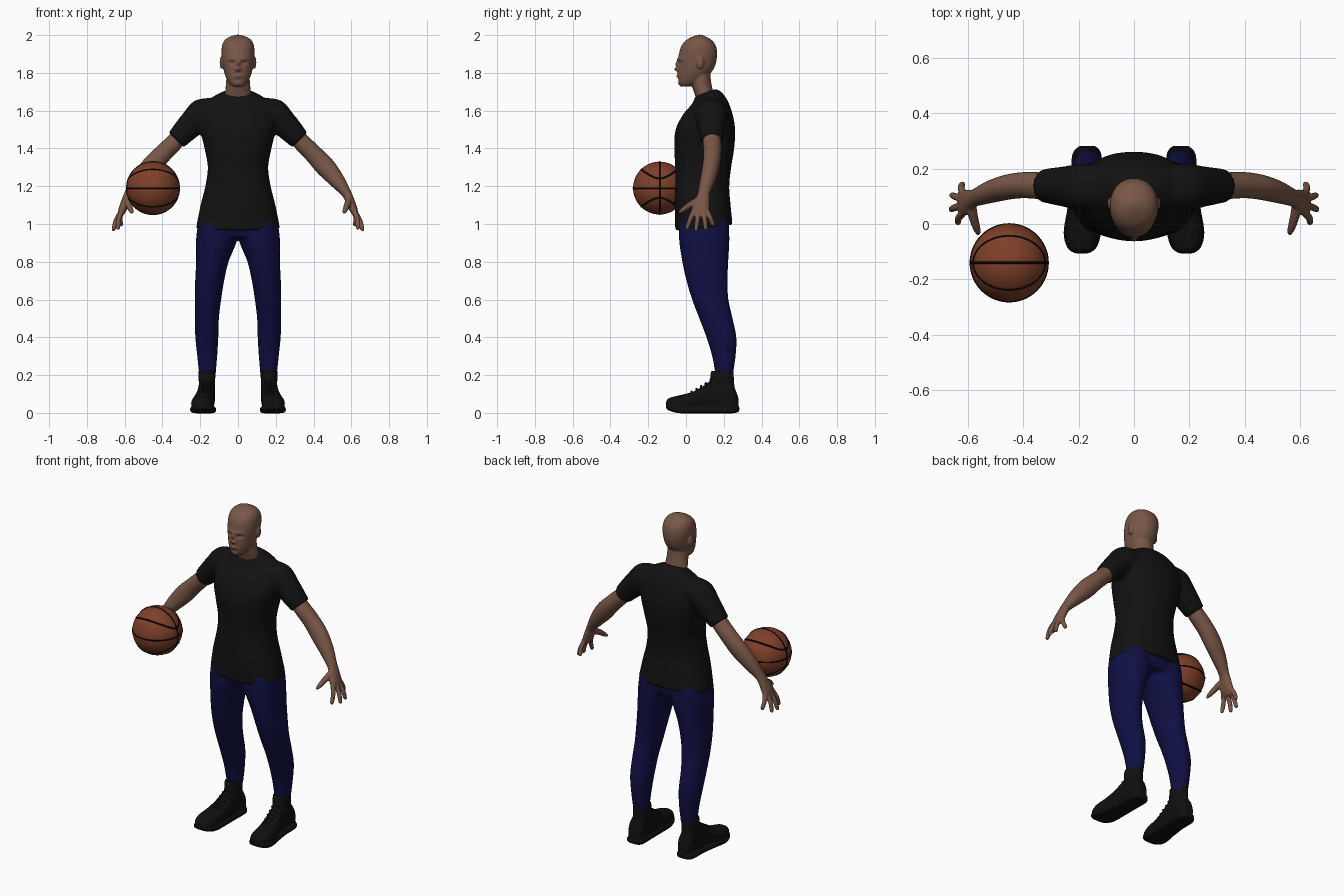
import bpy, bmesh, math
from mathutils import Vector, Matrix

cube = bpy.data.objects.get("Cube")
if cube:
    bpy.data.objects.remove(cube, do_unlink=True)


def material(name, rgb):
    m = bpy.data.materials.new(name)
    m.use_nodes = True
    m.diffuse_color = (*rgb, 1)
    bsdf = m.node_tree.nodes["Principled BSDF"]
    bsdf.inputs["Base Color"].default_value = (*rgb, 1)
    bsdf.inputs["Roughness"].default_value = 0.8
    return m


SKIN = material("brown skin", (0.19, 0.095, 0.063))
SHIRT = material("black cloth", (0.006, 0.006, 0.006))
NAVY = material("navy cloth", (0.005, 0.005, 0.058))
SHOE = material("black leather", (0.005, 0.005, 0.005))
ORANGE = material("orange leather", (0.21, 0.051, 0.022))
SEAM = material("black rubber", (0.002, 0.002, 0.002))


# Section builders: each gives centre, first half-axis, second half-axis
def flat(cx, z, rx, front, back, tilt=0):
    half = (back - front) / 2
    return Vector((cx, (front + back) / 2, z)), Vector((rx, 0, 0)), Vector((0, half, half * tilt))


def upright(y, cx, rx, low, high):
    return Vector((cx, y, (low + high) / 2)), Vector((rx, 0, 0)), Vector((0, 0, (high - low) / 2))


def limb(points):
    out = []
    for i, (x, y, z, a, b) in enumerate(points):
        p, q = points[max(i - 1, 0)], points[min(i + 1, len(points) - 1)]
        t = (Vector(q[:3]) - Vector(p[:3])).normalized()
        v = Vector((0, 1, 0))
        v = (v - t * v.dot(t)).normalized()
        out.append((Vector((x, y, z)), t.cross(v) * a, v * b))
    return out


def spline(a, b, c, d, t):
    return b + (c - a) * (t / 2) + (a * 2 - b * 5 + c * 4 - d) * (t * t / 2) + (b * 3 - a - c * 3 + d) * (t ** 3 / 2)


# Closed loft through smoothly interpolated superellipse sections
def loft(bm, sections, side=1, n=32, sub=5, power=2.0):
    last = len(sections) - 1
    rings = []
    for i in range(last):
        four = [sections[min(max(i + k, 0), last)] for k in (-1, 0, 1, 2)]
        for s in range(sub + (i == last - 1)):
            c, u, v = (spline(*[f[k] for f in four], s / sub) for k in range(3))
            ring = []
            for j in range(n):
                ang = 2 * math.pi * j / n
                ca, sa = math.cos(ang), math.sin(ang)
                p = c + u * math.copysign(abs(ca) ** (2 / power), ca) + v * math.copysign(abs(sa) ** (2 / power), sa)
                ring.append(bm.verts.new((p.x * side, p.y, p.z)))
            rings.append(ring)
    for r, q in zip(rings, rings[1:]):
        for j in range(n):
            k = (j + 1) % n
            bm.faces.new((r[j], r[k], q[k], q[j]))
    bm.faces.new(rings[0])
    bm.faces.new(rings[-1])


def ellipsoid(bm, centre, size):
    mat = Matrix.Translation(centre) @ Matrix.Diagonal((*size, 1))
    bmesh.ops.create_uvsphere(bm, u_segments=24, v_segments=16, radius=1, matrix=mat)


# Turn a bmesh into one smooth object, optionally fusing overlapping volumes
def finish(bm, name, mat, voxel=0, smooth=3):
    bmesh.ops.recalc_face_normals(bm, faces=bm.faces)
    mesh = bpy.data.meshes.new(name)
    bm.to_mesh(mesh)
    bm.free()
    for p in mesh.polygons:
        p.use_smooth = True
    mesh.materials.append(mat)
    ob = bpy.data.objects.new(name, mesh)
    bpy.context.collection.objects.link(ob)
    if voxel:
        r = ob.modifiers.new("fuse", "REMESH")
        r.mode = "VOXEL"
        r.voxel_size = voxel
        r.use_smooth_shade = True
        s = ob.modifiers.new("soften", "SMOOTH")
        s.factor = 0.5
        s.iterations = smooth
    return ob


# Head with sculpted face, ears and neck
bm = bmesh.new()
loft(bm, [flat(0, *r) for r in (
    (1.727, .022, -.026, .02), (1.74, .043, -.035, .06), (1.77, .061, -.043, .105),
    (1.80, .072, -.044, .132), (1.83, .079, -.043, .15), (1.86, .083, -.044, .16),
    (1.90, .087, -.037, .165), (1.94, .085, -.026, .159), (1.97, .073, -.003, .14),
    (1.99, .047, .03, .11), (2.002, .01, .063, .08))], n=72, sub=6, power=2.15)
BUMPS = [(0, 1.845, .009, .02, .014), (0, 1.818, .014, .009, .021),
         (0, 1.783, .021, .007, .008), (0, 1.763, .02, .005, -.004), (0, 1.742, .018, .01, .006)]
for s in (1, -1):
    BUMPS += [(s * .033, 1.853, .016, .009, -.013), (s * .03, 1.874, .025, .007, .007)]
for v in bm.verts:
    if v.co.y < .05:
        x, z = v.co.x, v.co.z
        v.co.y -= sum(d * math.exp(-((x - a) / sx) ** 2 - ((z - b) / sz) ** 2) for a, b, sx, sz, d in BUMPS)
for s in (1, -1):
    ellipsoid(bm, (s * .086, .075, 1.855), (.011, .021, .034))
loft(bm, [flat(0, *r) for r in (
    (1.64, .08, .06, .17), (1.69, .07, .045, .148), (1.74, .064, .03, .135), (1.80, .06, .03, .128))])
finish(bm, "head_and_neck", SKIN, .005, 2)

# T-shirt body and sleeves
bm = bmesh.new()
loft(bm, [flat(0, *r) for r in (
    (.98, .222, -.057, .247, .1), (1.1, .198, -.06, .236), (1.2, .173, -.057, .229),
    (1.3, .16, -.057, .239), (1.4, .177, -.062, .255), (1.5, .2, -.055, .26),
    (1.58, .2, -.015, .247), (1.64, .17, .028, .222, .1),
    (1.675, .125, .042, .192, .25), (1.697, .075, .05, .16, .35))], n=48, power=2.3)
for s in (1, -1):
    loft(bm, limb([(.08, .13, 1.6, .07, .08), (.19, .132, 1.58, .083, .085),
                   (.245, .135, 1.53, .071, .074), (.327, .138, 1.445, .056, .06)]), s)
finish(bm, "t_shirt", SHIRT, .01, 4)

# Trousers: hips and two legs
bm = bmesh.new()
loft(bm, [flat(0, *r) for r in ((.93, .2, -.025, .215), (.98, .213, -.038, .228), (1.03, .205, -.035, .22))],
     power=2.3)
for s in (1, -1):
    loft(bm, [flat(*r) for r in (
        (.11, 1.02, .1, -.035, .225), (.113, .92, .109, -.037, .23), (.136, .8, .086, -.02, .224),
        (.15, .7, .077, .002, .22), (.159, .6, .07, .032, .225), (.165, .5, .064, .07, .247),
        (.165, .4, .061, .108, .267), (.163, .3, .053, .138, .263), (.162, .19, .043, .158, .247))], s, power=2.1)
finish(bm, "trousers", NAVY, .01, 4)

FINGERS = {"little": (.11, .62, .147, .988), "ring": (.092, .66, .105, .968),
           "middle": (.067, .663, .052, .963), "index": (.042, .637, .002, .97)}
for s, label in ((1, "left"), (-1, "right")):
    # Bare arm, palm, fingers and thumb
    bm = bmesh.new()
    loft(bm, limb([(.27, .138, 1.51, .04, .04), (.33, .138, 1.44, .046, .048), (.4, .14, 1.37, .049, .047),
                   (.46, .132, 1.305, .053, .045), (.52, .115, 1.235, .043, .04), (.572, .095, 1.165, .027, .032),
                   (.59, .088, 1.13, .024, .037), (.61, .077, 1.08, .022, .047), (.625, .073, 1.045, .014, .044)]), s)
    for knuckle, x, y, z in FINGERS.values():
        a, b = Vector((.615, knuckle, 1.07)), Vector((x, y, z))
        m = a.lerp(b, .5) + Vector((.006, 0, .004))
        loft(bm, limb([(*a, .014, .014), (*m, .013, .013), (*a.lerp(b, .9), .011, .011), (*b, .005, .005)]), s, 16)
    loft(bm, limb([(.59, .075, 1.13, .02, .02), (.578, .02, 1.1, .017, .017),
                   (.566, -.02, 1.072, .013, .013), (.56, -.038, 1.058, .006, .006)]), s, 16)
    finish(bm, label + "_arm", SKIN, .005, 3)

    # High-top shoe: upper, ankle collar and sole
    bm = bmesh.new()
    loft(bm, [upright(*r) for r in (
        (-.106, .187, .02, .03, .06), (-.09, .188, .043, .015, .078), (-.04, .188, .06, .006, .092),
        (.03, .182, .057, .006, .11), (.09, .174, .05, .006, .142), (.14, .169, .046, .006, .175),
        (.2, .168, .046, .006, .18), (.25, .168, .045, .006, .145), (.277, .168, .028, .02, .08))], s, power=2.3)
    loft(bm, [flat(*r) for r in (
        (.168, .08, .045, .1, .268), (.165, .15, .043, .122, .256), (.164, .222, .046, .132, .252))], s)
    loft(bm, [upright(*r) for r in (
        (-.106, .188, .025, .024, .05), (-.085, .188, .053, .01, .042), (-.03, .186, .068, -.002, .036),
        (.06, .178, .062, -.002, .034), (.15, .172, .056, -.002, .034), (.25, .17, .053, -.002, .034),
        (.282, .168, .028, .008, .034))], s, power=3.5)
    finish(bm, label + "_shoe", SHOE, .006, 2)

    # Laces across the instep
    bm = bmesh.new()
    for k in range(5):
        f = k / 4
        loft(bm, limb([(.175 - .008 * f - w * .028, .03 + .1 * f, .113 + .06 * f - .012 * abs(w), .005, .006)
                       for w in (-1, -.5, 0, .5, 1)]), s, 8, 2)
    finish(bm, label + "_shoe_laces", SHOE)

# Basketball with seams
CENTRE, R = Vector((-.45, -.14, 1.19)), .14
bm = bmesh.new()
bmesh.ops.create_uvsphere(bm, u_segments=64, v_segments=32, radius=R)
finish(bm, "ball", ORANGE).location = CENTRE


def loop_point(kind, t):
    c, s = math.cos(t), math.sin(t)
    if kind == "equator":
        return Vector((c, s, 0))
    if kind == "meridian":
        return Vector((c, 0, s))
    x, y = .93 * c, .7 * s
    z = math.sqrt(1 - x * x - y * y)
    return Vector((x, y, z if kind == "upper" else -z))


curve = bpy.data.curves.new("ball_seams", "CURVE")
curve.dimensions = "3D"
curve.bevel_depth = .0048
curve.bevel_resolution = 2
for kind in ("equator", "meridian", "upper", "lower"):
    sp = curve.splines.new("POLY")
    sp.points.add(79)
    sp.use_cyclic_u = True
    for i, p in enumerate(sp.points):
        p.co = (*(loop_point(kind, 2 * math.pi * i / 80) * (R - .002)), 1)
curve.materials.append(SEAM)
seams = bpy.data.objects.new("ball_seams", curve)
seams.location = CENTRE
bpy.context.collection.objects.link(seams)
